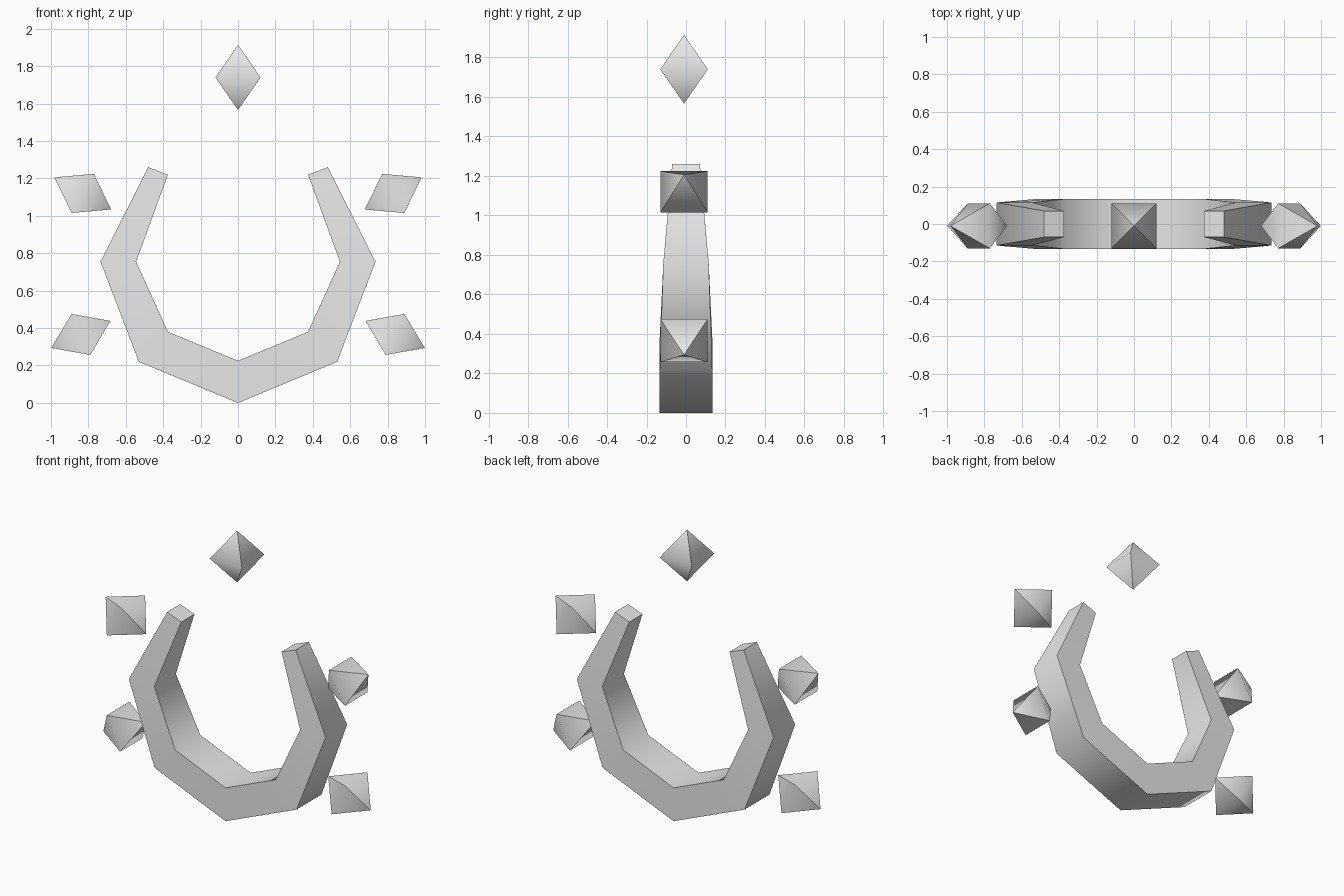
import bpy, bmesh, math
from mathutils import Matrix

if "Cube" in bpy.data.objects:
    bpy.data.objects.remove(bpy.data.objects["Cube"])

grey = bpy.data.materials.new("plain grey")
grey.diffuse_color = (0.8, 0.8, 0.8, 1)
grey.use_nodes = True
grey.node_tree.nodes["Principled BSDF"].inputs["Base Color"].default_value = grey.diffuse_color


def finish(name, bm):
    """Turn a bmesh into a shaded object; only steep edges stay sharp."""
    bmesh.ops.recalc_face_normals(bm, faces=bm.faces[:])
    mesh = bpy.data.meshes.new(name)
    bm.to_mesh(mesh)
    bm.free()
    mesh.materials.append(grey)
    obj = bpy.data.objects.new(name, mesh)
    bpy.context.collection.objects.link(obj)
    bpy.ops.object.select_all(action='DESELECT')
    obj.select_set(True)
    bpy.context.view_layer.objects.active = obj
    bpy.ops.object.shade_smooth_by_angle(angle=math.radians(70))
    return obj


# Horseshoe: sections from the bottom to the right tip
# (outer x, outer z, inner x, inner z, half depth)
half = [(0, 0, 0, 0.225, 0.133),
        (0.53, 0.22, 0.375, 0.38, 0.133),
        (0.735, 0.755, 0.545, 0.755, 0.115),
        (0.48, 1.26, 0.375, 1.22, 0.07)]
sections = [(-a, b, -c, d, h) for a, b, c, d, h in reversed(half[1:])] + half

bm = bmesh.new()
rings = []
for ox, oz, ix, iz, h in sections:
    corners = [(ox, -h, oz), (ox, h, oz), (ix, h, iz), (ix, -h, iz)]
    rings.append([bm.verts.new(c) for c in corners])
for r, s in zip(rings, rings[1:]):
    for i in range(4):
        j = (i + 1) % 4
        bm.faces.new((r[i], r[j], s[j], s[i]))
bm.faces.new(rings[0])
bm.faces.new(rings[-1])
finish("horseshoe", bm)


# Floating eight-sided spikes: square waist, a point at each end
def spike(name, x, z, tilt):
    bm = bmesh.new()
    w, tall = 0.12, 0.174
    waist = [bm.verts.new((a * w, b * w, 0))
             for a, b in ((-1, -1), (1, -1), (1, 1), (-1, 1))]
    for end in (tall, -tall):
        tip = bm.verts.new((0, 0, end))
        for i in range(4):
            bm.faces.new((waist[i], waist[(i + 1) % 4], tip))
    bm.transform(Matrix.Translation((x, -0.01, z))
                 @ Matrix.Rotation(math.radians(tilt), 4, 'Y'))
    finish(name, bm)


spike("top_spike", 0, 1.74, 0)
for side, label in ((1, "right"), (-1, "left")):
    spike("upper_spike_" + label, side * 0.83, 1.12, side * 60.5)
    spike("lower_spike_" + label, side * 0.84, 0.366, side * 114.5)
